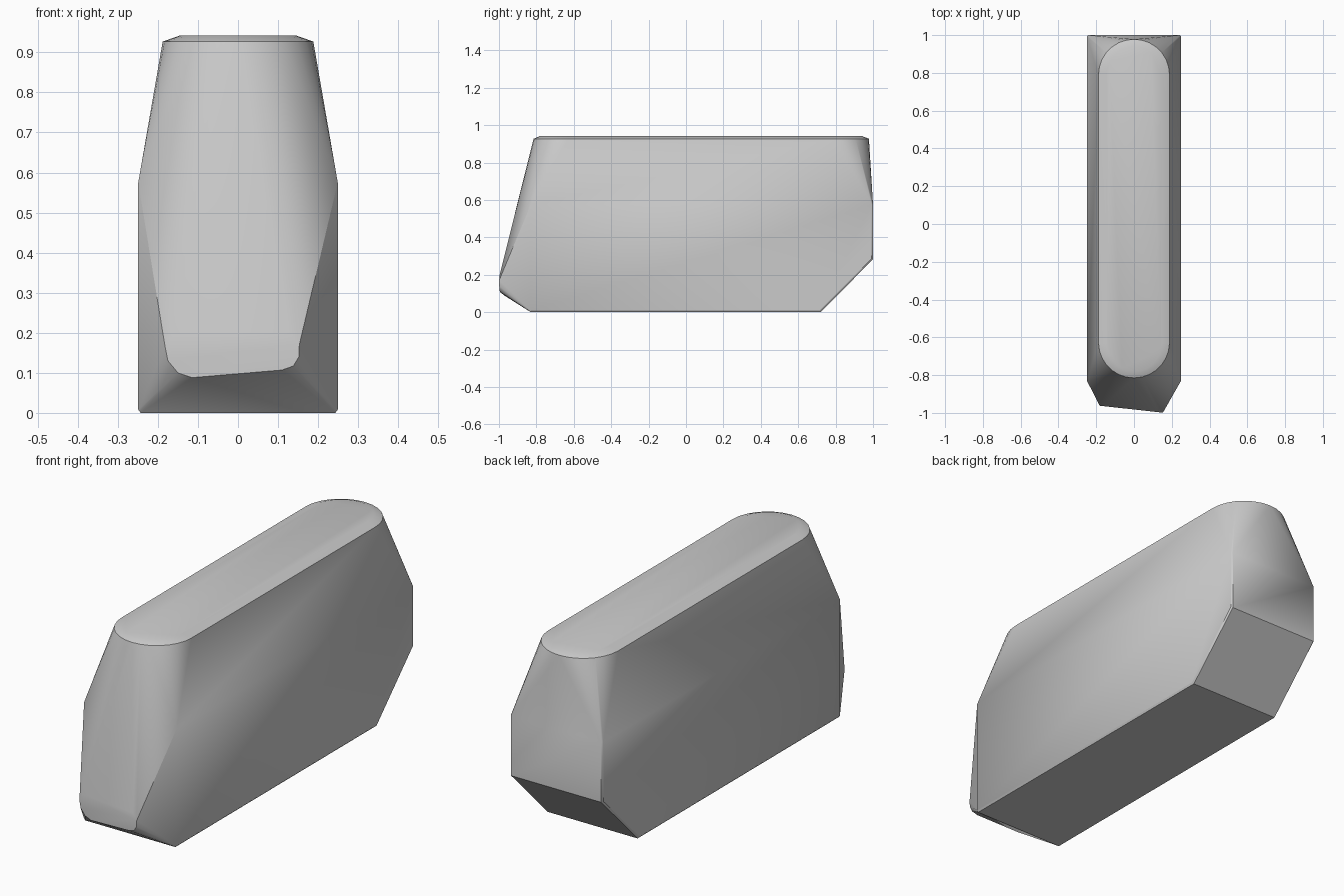
import bpy, bmesh, math

if "Cube" in bpy.data.objects:
    bpy.data.objects.remove(bpy.data.objects["Cube"], do_unlink=True)


def make_material(name, colour):
    mat = bpy.data.materials.new(name)
    mat.use_nodes = True
    mat.diffuse_color = colour
    mat.node_tree.nodes["Principled BSDF"].inputs["Base Color"].default_value = colour
    return mat


def stadium(radius, y_front, y_back, z, steps=14):
    """Long rounded outline with a half circle at each end."""
    points = []
    for centre, side in ((y_front + radius, -1), (y_back - radius, 1)):
        for i in range(steps + 1):
            a = math.pi * i / steps
            points.append((radius * math.cos(a), centre + side * radius * math.sin(a), z))
    return points


# Rounded cap: outer rim and the slightly raised top
points = stadium(0.188, -0.815, 0.978, 0.927) + stadium(0.145, -0.78, 0.94, 0.942)

# Flat side walls with a narrow chamfer at the back and underneath
for s in (-1, 1):
    points += [(s * 0.249, y, z) for y, z in
               ((-0.83, 0.575), (-0.83, 0.008), (0.715, 0.008), (0.993, 0.287), (0.993, 0.575))]
    points += [(s * 0.243, y, z) for y, z in
               ((-0.83, 0), (0.72, 0), (1, 0.283), (1, 0.575))]

# Skewed nose: rounded lower lip, running back a little towards its right end
nose = [(-0.165, 0.2), (-0.182, 0.165), (-0.175, 0.13), (-0.15, 0.1), (-0.115, 0.088),
        (0.11, 0.107), (0.138, 0.117), (0.152, 0.14), (0.153, 0.17), (0.13, 0.2)]
points += [(x, -0.982 - 0.11 * x, z) for x, z in nose]

# Skin all outlines into one convex body
bm = bmesh.new()
for p in points:
    bm.verts.new(p)
hull = bmesh.ops.convex_hull(bm, input=bm.verts)
loose = [v for v in bm.verts if not v.link_faces]
bmesh.ops.delete(bm, geom=loose, context="VERTS")
bmesh.ops.dissolve_limit(bm, angle_limit=math.radians(0.5), verts=bm.verts, edges=bm.edges)
bmesh.ops.recalc_face_normals(bm, faces=bm.faces)
mesh = bpy.data.meshes.new("body")
bm.to_mesh(mesh)
bm.free()

body = bpy.data.objects.new("body", mesh)
bpy.context.collection.objects.link(body)
mesh.materials.append(make_material("plain grey", (0.6, 0.6, 0.6, 1)))
bpy.context.view_layer.objects.active = body
body.select_set(True)
bpy.ops.object.shade_smooth_by_angle(angle=math.radians(30))
